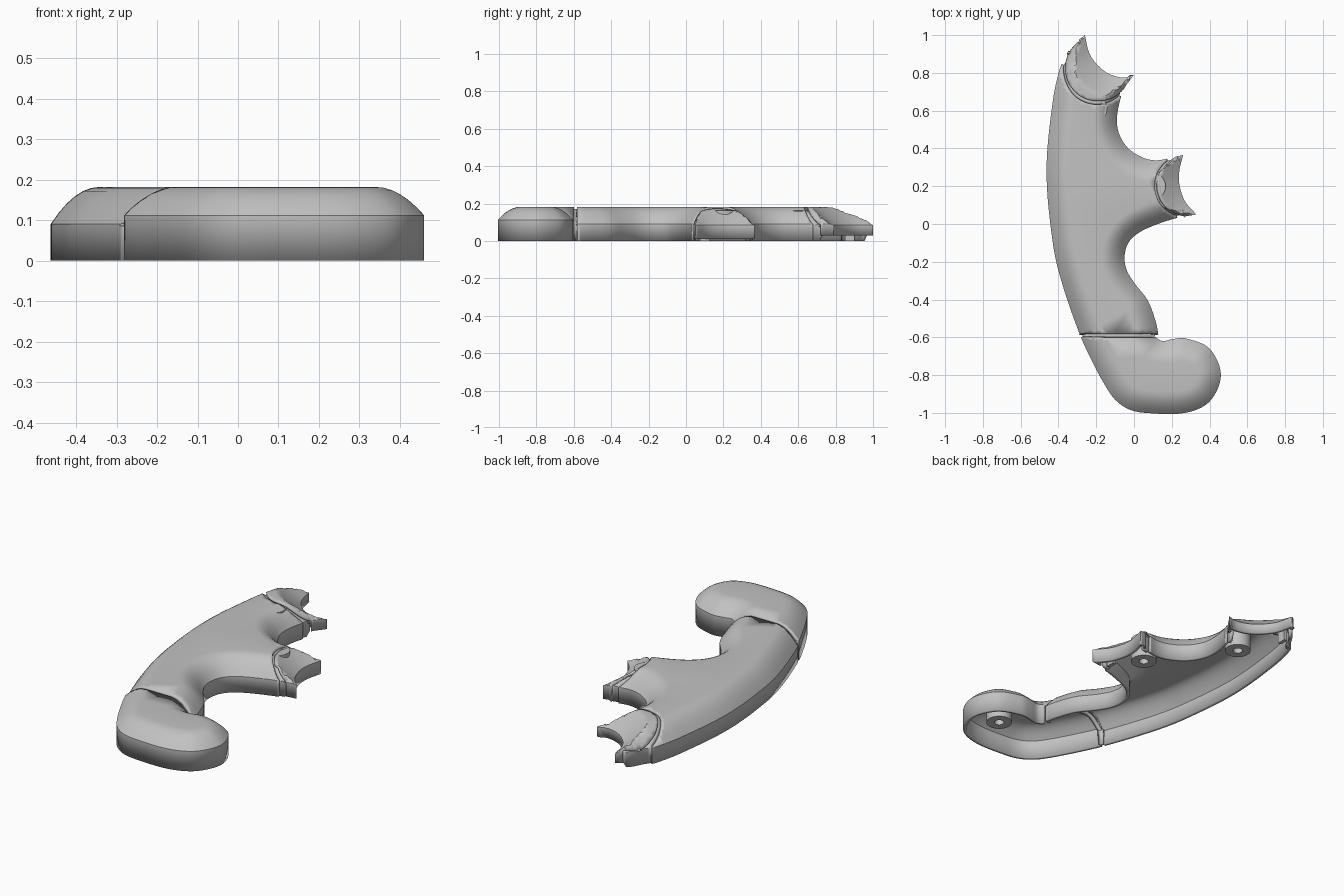
import bpy, bmesh, math
from mathutils import Vector
from mathutils.geometry import delaunay_2d_cdt, intersect_point_line

cube = bpy.data.objects.get("Cube")
if cube:
    bpy.data.objects.remove(cube)

SKIN, FILLET, TOP = 0.018, 0.12, 0.182
GROOVE = 0.018
CAP_SEAM = -0.6
# Seam circle centre, its radius, and how high the tip's lower rim sits
TIPS = {"upper_tip": (Vector((-0.19, 0.825)), 0.193, 0.03),
        "lower_tip": (Vector((0.295, 0.205)), 0.185, 0.01)}

grey = bpy.data.materials.new("plain_grey")
grey.use_nodes = True
grey.diffuse_color = (0.54, 0.54, 0.54, 1)
grey.node_tree.nodes["Principled BSDF"].inputs["Base Color"].default_value = grey.diffuse_color

# Outline runs; each run is smooth and meets the next at a corner
left_and_cap = [(-.26, 1), (-.32, .95), (-.36, .88), (-.39, .83), (-.43, .65), (-.463, .28),
                (-.43, -.1), (-.385, -.3), (-.285, -.59), (-.215, -.74), (-.15, -.86), (-.1, -.93),
                (-.03, -.98), (.06, -1), (.27, -1), (.4, -.94), (.46, -.8), (.4, -.66),
                (.27, -.605), (.2, -.61), (.15, -.62), (.115, -.6)]
front_grip = [(.115, -.6), (.127, -.58), (.11, -.5), (.07, -.4), (0, -.31), (-.04, -.24),
              (-.05, -.17), (-.03, -.1), (.02, -.05), (.1, -.01), (.22, .03), (.33, .05)]
lower_scoop = [(.33, .05), (.27, .12), (.24, .21), (.24, .28), (.26, .365)]
upper_grip = [(.26, .365), (.2, .352), (.12, .337), (.05, .35), (-.03, .4), (-.08, .48),
              (-.09, .56), (-.075, .65), (-.05, .72), (0, .79)]
upper_scoop = [(0, .79), (-.06, .775), (-.15, .805), (-.23, .89), (-.26, 1)]


def smooth_run(points, step=0.02):
    """Catmull-Rom samples, with tangents scaled to the uneven spacing."""
    pts = [Vector(p) for p in points]
    pts = [2 * pts[0] - pts[1]] + pts + [2 * pts[-1] - pts[-2]]
    out = []
    for a, b, c, d in zip(pts, pts[1:], pts[2:], pts[3:]):
        span = (c - b).length
        n = max(1, math.ceil(span / step))
        tb = (c - a) * span / (span + (b - a).length)
        tc = (d - b) * span / ((d - c).length + span)
        for i in range(n):
            t = i / n
            u = 1 - t
            out.append(b * u * u * (1 + 2 * t) + c * t * t * (1 + 2 * u)
                       + tb * t * u * u - tc * t * t * u)
    return out + [pts[-2]]


grip_sides, scoop_sides, sides = [], [], []
for run in (left_and_cap, front_grip, lower_scoop, upper_grip, upper_scoop):
    samples = smooth_run(run)
    pairs = list(zip(samples, samples[1:]))
    sides += pairs
    (scoop_sides if run in (lower_scoop, upper_scoop) else grip_sides).extend(pairs)
outline = [a for a, b in sides]


def inside(p):
    odd = False
    for a, b in sides:
        if (a.y > p.y) != (b.y > p.y) and p.x < a.x + (b.x - a.x) * (p.y - a.y) / (b.y - a.y):
            odd = not odd
    return odd


def distance(p, segments):
    best = 9.0
    for a, b in segments:
        t = intersect_point_line(p, a, b)[1]
        best = min(best, (p - a.lerp(b, min(1, max(0, t)))).length)
    return best


def zone(p):
    """Which part a point of the plan belongs to."""
    for name, (centre, radius, _) in TIPS.items():
        away = (p - centre).length
        if away < radius - GROOVE:
            return name
        if away < radius + GROOVE and distance(p, scoop_sides) < 0.04:
            return name
        if away < radius:
            return name + "_seam"
    if p.y < CAP_SEAM:
        return "end_cap"
    return "end_cap_seam" if p.y < CAP_SEAM + GROOVE else "main_grip"


def dome_height(p):
    """Rounded shoulder along the grip, straight flare down to each scoop."""
    wall = 0.112 if p.y < CAP_SEAM + GROOVE / 2 else 0.09
    z = TOP - (TOP - wall) * (1 - min(1, distance(p, grip_sides) / FILLET)) ** 2
    scoop = distance(p, scoop_sides)
    for centre, radius, _ in TIPS.values():
        if (p - centre).length < radius - GROOVE / 2 or scoop < 0.04:
            z = min(z, 0.085 + (TOP - 0.085) * min(1, scoop / 0.125))
    return z


def clear_of_seams(p):
    gaps = [p.y - CAP_SEAM] + [radius - (p - centre).length for centre, radius, _ in TIPS.values()]
    return all(g < -0.006 or g > GROOVE + 0.006 for g in gaps)


# Plan points: outline, fillet rings, extra points on the tips, seam lines
plan = list(outline)
edges = [(i, (i + 1) % len(outline)) for i in range(len(outline))]
for k in range(1, 7):
    d = FILLET * k / 6
    for a, b in sides:
        way = (b - a).normalized()
        p = (a + b) / 2 + Vector((-way.y, way.x)) * d
        if inside(p) and distance(p, sides) > d - 0.001 and clear_of_seams(p):
            plan.append(p)
for centre, radius, _ in TIPS.values():
    for i in range(-10, 11):
        for j in range(-10, 11):
            p = centre + Vector((i, j)) * radius / 10
            if inside(p) and distance(p, sides) > 0.008 and clear_of_seams(p):
                plan.append(p)
    for r in (radius, radius - GROOVE):
        start, n = len(plan), 72
        plan += [centre + Vector((math.cos(i * math.tau / n), math.sin(i * math.tau / n))) * r
                 for i in range(n)]
        edges += [(start + i, start + (i + 1) % n) for i in range(n)]
for y in (CAP_SEAM, CAP_SEAM + GROOVE):
    start, n = len(plan), 48
    plan += [Vector((-0.4 + 0.6 * i / n, y)) for i in range(n + 1)]
    edges += [(start + i, start + i + 1) for i in range(n)]
flat, _, tris = delaunay_2d_cdt(plan, edges, [], 0, 1e-5)[:3]

# Whole outer skin: domed top, then walls dropped from its rim
skin = bmesh.new()
verts = [skin.verts.new((p.x, p.y, 0)) for p in flat]
for tri in tris:
    if inside(sum((flat[i] for i in tri), Vector((0, 0))) / len(tri)):
        skin.faces.new([verts[i] for i in tri])
bmesh.ops.delete(skin, geom=[v for v in skin.verts if not v.link_faces], context='VERTS')
for v in skin.verts:
    v.co.z = dome_height(v.co.to_2d())
feet = {}
for e in [e for e in skin.edges if e.is_boundary]:
    loop = e.link_loops[0]
    a, b = loop.vert, loop.link_loop_next.vert
    for v in (a, b):
        if v not in feet:
            name = zone(v.co.to_2d())
            floor = TIPS[name][2] if name in TIPS else 0
            feet[v] = skin.verts.new((v.co.x, v.co.y, floor))
    skin.faces.new((b, a, feet[a], feet[b]))
skin.normal_update()
zones = [zone(f.calc_center_median().to_2d()) for f in skin.faces]


def add_object(name, bm):
    mesh = bpy.data.meshes.new(name)
    bm.to_mesh(mesh)
    bm.free()
    mesh.materials.append(grey)
    obj = bpy.data.objects.new(name, mesh)
    bpy.context.collection.objects.link(obj)
    bpy.ops.object.select_all(action='DESELECT')
    obj.select_set(True)
    bpy.context.view_layer.objects.active = obj
    bpy.ops.object.shade_smooth_by_angle(angle=math.radians(30))
    return obj


# Hollow parts, with recessed strips showing in the seams
for name in sorted(set(zones)):
    part = skin.copy()
    others = [f for f, z in zip(part.faces, zones) if z != name]
    bmesh.ops.delete(part, geom=others, context='FACES')
    part.normal_update()
    if name.endswith("_seam"):
        for v in part.verts:
            shift = v.normal * 0.012
            v.co -= shift if v.co.z > 0.05 else Vector((shift.x, shift.y, 0))
    shell = add_object(name, part).modifiers.new("shell", 'SOLIDIFY')
    shell.thickness = SKIN
    shell.offset = -1
    if name in TIPS:
        shell.thickness_clamp = 0.6
skin.free()

# Screw bosses under the shell
for name, x, y, low in (("cap_boss", .25, -.82, .05), ("arm_boss", .1, .2, .03),
                        ("upper_boss", -.21, .61, .03)):
    bm = bmesh.new()
    ring = [bm.verts.new((x + r, y, z)) for r, z in
            ((.025, low), (.068, low), (.068, TOP - SKIN), (.025, TOP - SKIN))]
    profile = [bm.edges.new((ring[i], ring[(i + 1) % 4])) for i in range(4)]
    bmesh.ops.spin(bm, geom=ring + profile, cent=(x, y, 0), axis=(0, 0, 1),
                   angle=math.tau, steps=32, use_merge=True)
    bmesh.ops.remove_doubles(bm, verts=bm.verts, dist=1e-5)
    bmesh.ops.recalc_face_normals(bm, faces=bm.faces)
    add_object(name, bm)

# Small locating tabs hanging below the tips
for name, x, y in (("upper_tab", -.3, .875), ("lower_tab", .24, .1)):
    bm = bmesh.new()
    bmesh.ops.create_cube(bm, size=1)
    bmesh.ops.scale(bm, vec=(0.02, 0.05, 0.08), verts=bm.verts)
    bmesh.ops.translate(bm, vec=(x, y, 0.04), verts=bm.verts)
    add_object(name, bm)
